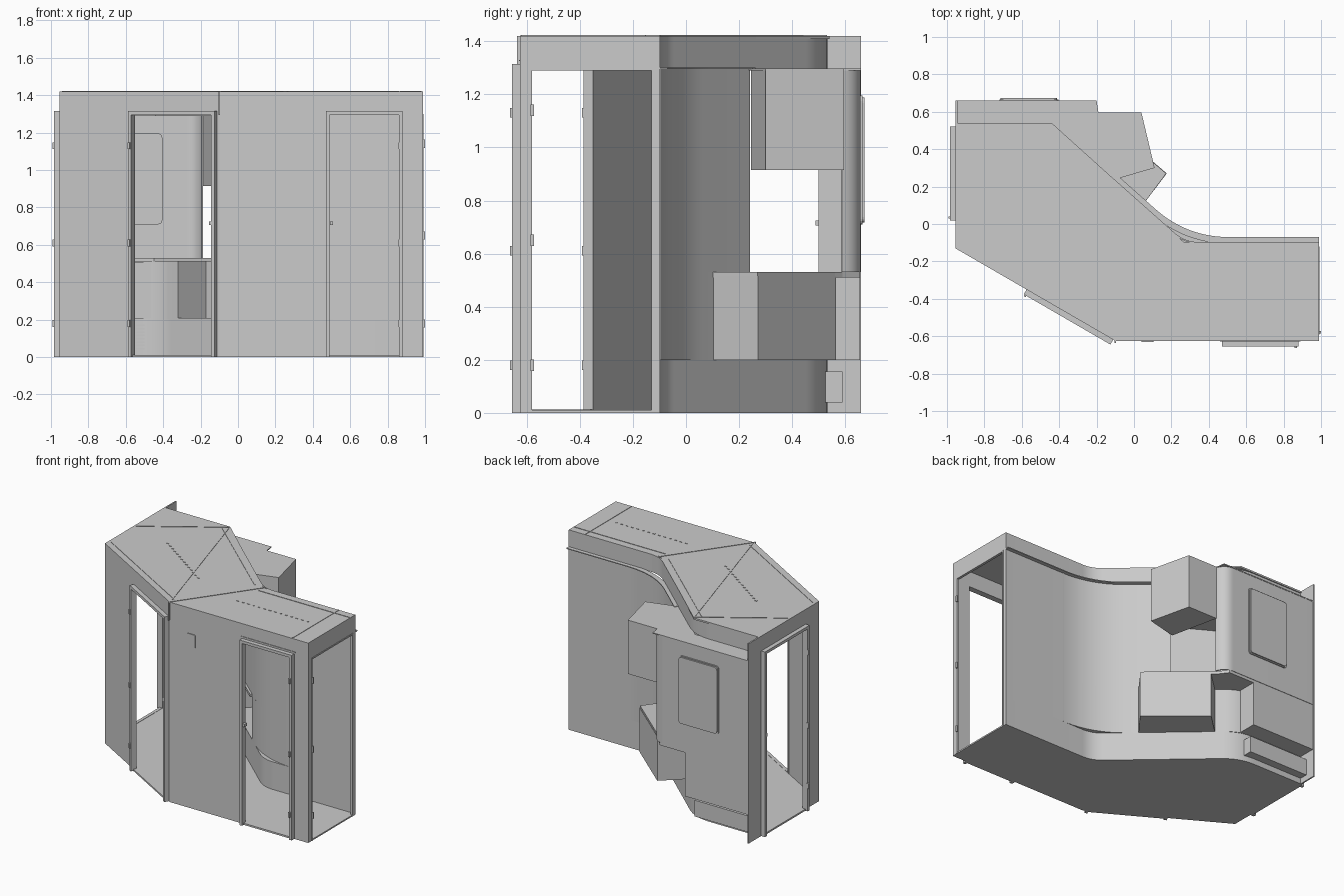
import bpy, bmesh, math
from mathutils import Vector as V

if "Cube" in bpy.data.objects:
    bpy.data.objects.remove(bpy.data.objects["Cube"])

TOP, LINTEL, SILL, COUNTER = 1.42, 1.295, 0.2, 0.53


def extrude(name, pts, vec, smooth=False):
    """Solid from a planar outline swept along vec."""
    bm = bmesh.new()
    face = bm.faces.new([bm.verts.new(p) for p in pts])
    r = bmesh.ops.extrude_face_region(bm, geom=[face], use_keep_orig=True)
    bmesh.ops.translate(bm, vec=vec, verts=[g for g in r['geom'] if isinstance(g, bmesh.types.BMVert)])
    bmesh.ops.recalc_face_normals(bm, faces=bm.faces)
    me = bpy.data.meshes.new(name)
    bm.to_mesh(me)
    bm.free()
    ob = bpy.data.objects.new(name, me)
    bpy.context.collection.objects.link(ob)
    if smooth:
        bpy.context.view_layer.objects.active = ob
        ob.select_set(True)
        bpy.ops.object.shade_smooth_by_angle(angle=math.radians(30))
        ob.select_set(False)
    return ob


def prism(name, poly, z0, z1, smooth=False):
    return extrude(name, [(x, y, z0) for x, y in poly], (0, 0, z1 - z0), smooth)


def rect(x0, x1, y0, y1):
    return [(x0, y0), (x1, y0), (x1, y1), (x0, y1)]


def fillet(path, cuts, n=12):
    """Round the inner corners of an open path; cuts = tangent lengths."""
    out = [V(path[0])]
    for i, t in enumerate(cuts, 1):
        p = V(path[i])
        a = p + (V(path[i - 1]) - p).normalized() * t
        b = p + (V(path[i + 1]) - p).normalized() * t
        if t == 0:
            out.append(p)
        else:
            out += [a * (1 - k / n) ** 2 + p * 2 * (k / n) * (1 - k / n) + b * (k / n) ** 2 for k in range(n + 1)]
    return out + [V(path[-1])]


def offset(path, d):
    """Shift an open path to its right by d with mitred corners."""
    out = []
    for i, p in enumerate(path):
        dirs = []
        if i > 0:
            dirs.append((p - path[i - 1]).normalized())
        if i < len(path) - 1:
            dirs.append((path[i + 1] - p).normalized())
        ns = [V((u.y, -u.x)) for u in dirs]
        m = sum(ns, V((0, 0))).normalized()
        out.append(p + m * d / m.dot(ns[0]))
    return out


def ribbon(name, path, z0, z1, t=0.008):
    path = [V(p) for p in path]
    return prism(name, path + offset(path, t)[::-1], z0, z1, True)


class Wall:
    """Straight wall frame: s runs along it, d points outwards."""
    def __init__(self, p, q):
        self.p, self.u = V(p), (V(q) - V(p)).normalized()
        self.n, self.len = V((self.u.y, -self.u.x)), (V(q) - V(p)).length

    def panel(self, name, prof, d0, d1, smooth=False):
        pts = [(*(self.p + self.u * s + self.n * d0), z) for s, z in prof]
        return extrude(name, pts, (*(self.n * (d1 - d0)), 0), smooth)

    def portal(self, name, a, b, s0, s1, z0, z1, d0, d1):
        """Inverted U: outer a..b up to z1, opening s0..s1 up to z0."""
        self.panel(name, [(a, 0), (a, z1), (b, z1), (b, 0), (s1, 0), (s1, z0), (s0, z0), (s0, 0)], d0, d1)

    def door(self, name, s0, s1, hinge_s, latch_s):
        self.portal(name + "_wall", 0, self.len, s0, s1, LINTEL, TOP, -0.01, 0)
        self.portal(name + "_frame", s0 - 0.02, s1 + 0.02, s0, s1, LINTEL, LINTEL + 0.02, -0.012, 0.03)
        self.panel(name + "_threshold", rect(s0, s1, 0, 0.012), -0.01, 0.012)
        for i, z in enumerate((0.18, 0.61, 1.13)):
            self.panel(f"{name}_hinge_{i}", rect(hinge_s - 0.006, hinge_s + 0.006, z - 0.018, z + 0.018), 0.02, 0.038)
        self.panel(name + "_latch", rect(latch_s - 0.008, latch_s + 0.008, 0.705, 0.725), 0.0, 0.028)


def rounded(x0, x1, z0, z1, r):
    return [(cx + r * math.cos(a), cz + r * math.sin(a))
            for k, (cx, cz) in enumerate(((x1 - r, z1 - r), (x0 + r, z1 - r), (x0 + r, z0 + r), (x1 - r, z0 + r)))
            for a in [math.pi / 2 * (k + j / 4) for j in range(5)]]


# Straight outer walls with doorways
front = Wall((-0.10, -0.625), (0.99, -0.625))
angled = Wall((-0.955, -0.13), (-0.10, -0.625))
left = Wall((-0.955, 0.66), (-0.955, -0.13))
end = Wall((0.99, -0.625), (0.99, -0.105))
front.door("front_door", 0.59, 0.96, 0.965, 0.60)
angled.door("angled_door", 0.46, 0.955, 0.45, 0.95)
left.door("left_door", 0.16, 0.62, 0.625, 0.165)
end.portal("end_wall", 0, end.len, 0.035, 0.505, 1.30, TOP, -0.01, 0)
end.portal("end_trim", 0.035, 0.505, 0.045, 0.495, 1.29, 1.30, -0.015, 0.003)
for i, z in enumerate((0.18, 0.65, 1.14)):
    end.panel(f"end_hinge_{i}", rect(0.04, 0.052, z - 0.022, z + 0.022), 0, 0.01)
front.panel("wall_plate", rounded(0.14, 0.205, 1.145, 1.24, 0.008), 0, 0.006)
front.panel("door_header_strip", rect(0.56, 0.99, 1.325, 1.33), 0, 0.004)
front.panel("corner_post", rect(-0.005, 0.005, LINTEL, TOP), -0.005, 0.012)

# Floor and ceiling
outline = [(-0.955, -0.13), (-0.10, -0.625), (0.99, -0.625), (0.99, -0.10)]
bend = [(0.99, -0.105), (0.27, -0.105), (-0.44, 0.525), (-0.955, 0.525)]
base = fillet(bend, (0.08, 0.12))
prism("floor", outline[:3] + [tuple(p) for p in base], 0, 0.01)
prism("ceiling", outline + [(0.27, -0.10), (-0.44, 0.54), (-0.955, 0.54)], TOP - 0.012, TOP)

# Ceiling seams and dotted light rows
seams = [((-0.10, -0.62), (0.27, -0.10)), ((0.86, -0.62), (0.86, -0.10)), ((-0.10, -0.62), (-0.44, 0.53)),
         ((0.27, -0.15), (0.98, -0.15)), ((0.20, -0.10), (-0.47, 0.49)), ((-0.93, -0.09), (-0.10, -0.57)),
         ((-0.94, 0.20), (-0.44, 0.53))]
for i, (a, b) in enumerate(seams):
    w = Wall(a, b)
    ribbon(f"ceiling_seam_{i}", [a, b], TOP, TOP + 0.003, 0.005)
for r, (a, b) in enumerate((((0.25, -0.36), (0.80, -0.36)), ((-0.62, 0.10), (-0.16, -0.22)))):
    for i in range(14):
        c = V(a).lerp(V(b), i / 13)
        prism(f"light_dot_{r}_{i}", rect(c.x - 0.008, c.x + 0.008, c.y - 0.003, c.y + 0.003), TOP, TOP + 0.003)

# Curved rear wall: base band, top band and bulging middle
ribbon("rear_wall_base", base, 0, SILL)
ribbon("rear_wall_top_band", base, LINTEL, TOP)
gap_edge, niche_edge = (-0.113, 0.235), (0.04, 0.099)
mid = fillet([bend[0], bend[1], gap_edge], (0.24,))
ribbon("rear_wall_middle", mid, COUNTER, LINTEL)
ribbon("rear_wall_lower", fillet([bend[0], bend[1], niche_edge], (0.24,)), SILL, COUNTER)
ribbon("rear_wall_corner", fillet([(-0.32, 0.419), bend[2], bend[3]], (0.10,)), SILL, 0.51)
ribbon("rear_wall_lip", mid, LINTEL, LINTEL + 0.006, 0.035)
bulge, tight = mid[1:-1], fillet(bend[:3], (0.08,))[1:-1]
prism("bulge_ledge", bulge + tight[::-1], SILL, SILL + 0.006)
prism("wall_seam", rect(0.507, 0.513, -0.105, -0.094), SILL, LINTEL)

# Corner niche under the counter, open to the room
niche = [niche_edge, (0.17, 0.27), (-0.17, 0.56), (-0.32, 0.419)]
ribbon("niche_shell", niche, SILL, 0.515, 0.004)
prism("niche_bottom", niche, SILL, SILL + 0.008)
prism("counter", [(0.035, 0.085), (0.172, 0.27), (-0.17, 0.562), (-0.20, 0.59), (-0.25, 0.655), (-0.955, 0.655),
                  (-0.955, 0.505), (-0.45, 0.505)], 0.51, COUNTER)

# Upper corner cupboard and the lid over all rear cupboards
prism("corner_cupboard", [(-0.113, 0.245), (0.11, 0.30), (0.04, 0.595), (-0.19, 0.595)], 0.915, LINTEL)
prism("cupboard_lid", [(0.11, 0.30), (0.04, 0.595), (-0.19, 0.595), (-0.20, 0.66), (-0.955, 0.66), (-0.955, 0.525),
                       (-0.44, 0.525), gap_edge], LINTEL - 0.005, LINTEL + 0.002)

# Recessed back wall with rounded end and window panel
ribbon("back_panel", fillet([(-0.195, 0.585), (-0.22, 0.65), (-0.955, 0.65)], (0.06,)), COUNTER, LINTEL)
extrude("window_panel", [(x, 0.64, z) for x, z in rounded(-0.72, -0.405, 0.71, 1.195, 0.02)], (0, 0.025, 0))
extrude("window_rim", [(x, 0.66, z) for x, z in rounded(-0.713, -0.412, 0.717, 1.188, 0.02)], (0, 0.013, 0))

# Lower cabinet, plinth box, cabinet door and vent
prism("lower_cabinet", rect(-0.955, -0.45, 0.525, 0.655), SILL, 0.51)
prism("plinth_box", rect(-0.955, -0.48, 0.525, 0.59), 0.04, 0.155)
extrude("cabinet_door", [(x, 0.515, z) for x, z in rounded(-0.90, -0.46, 0.205, 0.505, 0.015)], (0, 0.012, 0))
for i, z in enumerate((0.27, 0.45)):
    prism(f"cabinet_hinge_{i}", rect(-0.475, -0.468, 0.507, 0.516), z - 0.012, z + 0.012)
for i in range(8):
    prism(f"vent_slat_{i}", rect(-0.90, -0.50, 0.518, 0.526), 0.04 + i * 0.018, 0.048 + i * 0.018)
